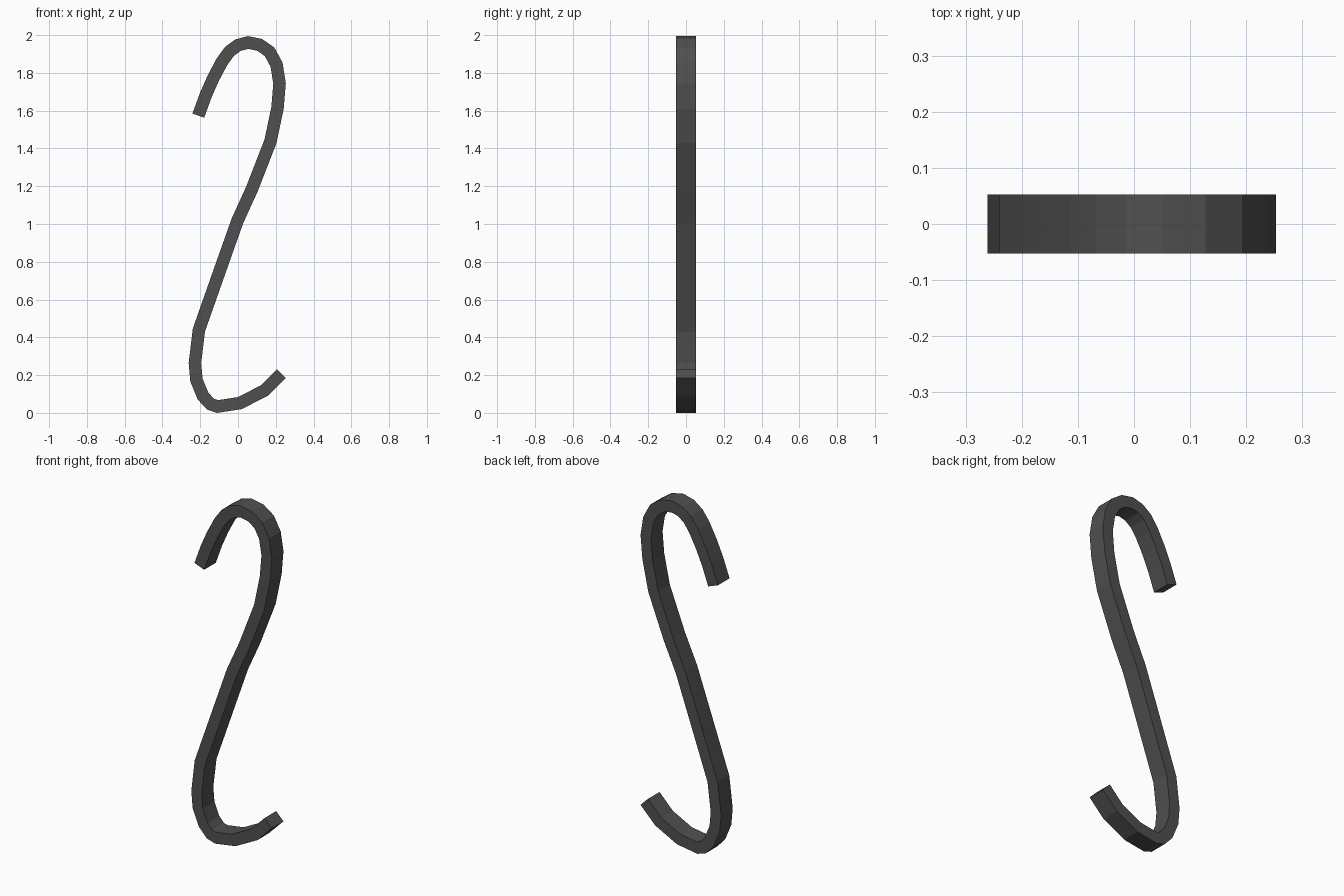
import bpy, bmesh
from mathutils import Vector

if "Cube" in bpy.data.objects:
    bpy.data.objects.remove(bpy.data.objects["Cube"])

HALF_W, HALF_D = 0.033, 0.053   # half bar width (in profile) and half depth (y)

# Centre line of the bent bar, (x, z), from upper tip to lower tip
path = [(-.21, 1.58), (-.17, 1.69), (-.13, 1.78), (-.085, 1.865), (-.045, 1.92),
        (0, 1.953), (.053, 1.967), (.114, 1.955), (.167, 1.918), (.204, 1.85),
        (.22, 1.75), (.209, 1.62), (.172, 1.444), (.074, 1.192), (-.003, 1.023),
        (-.082, .80), (-.207, .445), (-.228, .27), (-.22, .18), (-.185, .095),
        (-.145, .052), (-.108, .04), (.01, .058), (.14, .125), (.23, .215)]
pts = [Vector(p) for p in path]


def miter(i):
    """Sideways offset at point i that keeps the bar width constant."""
    dirs = []
    if i > 0:
        dirs.append((pts[i] - pts[i - 1]).normalized())
    if i < len(pts) - 1:
        dirs.append((pts[i + 1] - pts[i]).normalized())
    normals = [Vector((-d.y, d.x)) for d in dirs]
    n = sum(normals, Vector((0, 0))).normalized()
    return n * HALF_W / n.dot(normals[0])


# Sweep a rectangular section along the path
bm = bmesh.new()
rings = []
for i, p in enumerate(pts):
    o = miter(i)
    rings.append([bm.verts.new((p.x + s * o.x, y, p.y + s * o.y))
                  for s, y in ((1, -HALF_D), (1, HALF_D), (-1, HALF_D), (-1, -HALF_D))])
for a, b in zip(rings, rings[1:]):
    for k in range(4):
        bm.faces.new((a[k], a[(k + 1) % 4], b[(k + 1) % 4], b[k]))
bm.faces.new(rings[0])
bm.faces.new(rings[-1])
bmesh.ops.recalc_face_normals(bm, faces=bm.faces[:])

# Rest on the ground
low = min(v.co.z for v in bm.verts)
bmesh.ops.translate(bm, verts=bm.verts[:], vec=(0, 0, -low))

mesh = bpy.data.meshes.new("s_hook")
bm.to_mesh(mesh)
bm.free()
hook = bpy.data.objects.new("s_hook", mesh)
bpy.context.collection.objects.link(hook)

# Dark iron colour
mat = bpy.data.materials.new("dark_iron")
mat.diffuse_color = (0.08, 0.08, 0.08, 1)
mat.use_nodes = True
mat.node_tree.nodes["Principled BSDF"].inputs["Base Color"].default_value = mat.diffuse_color
mesh.materials.append(mat)
